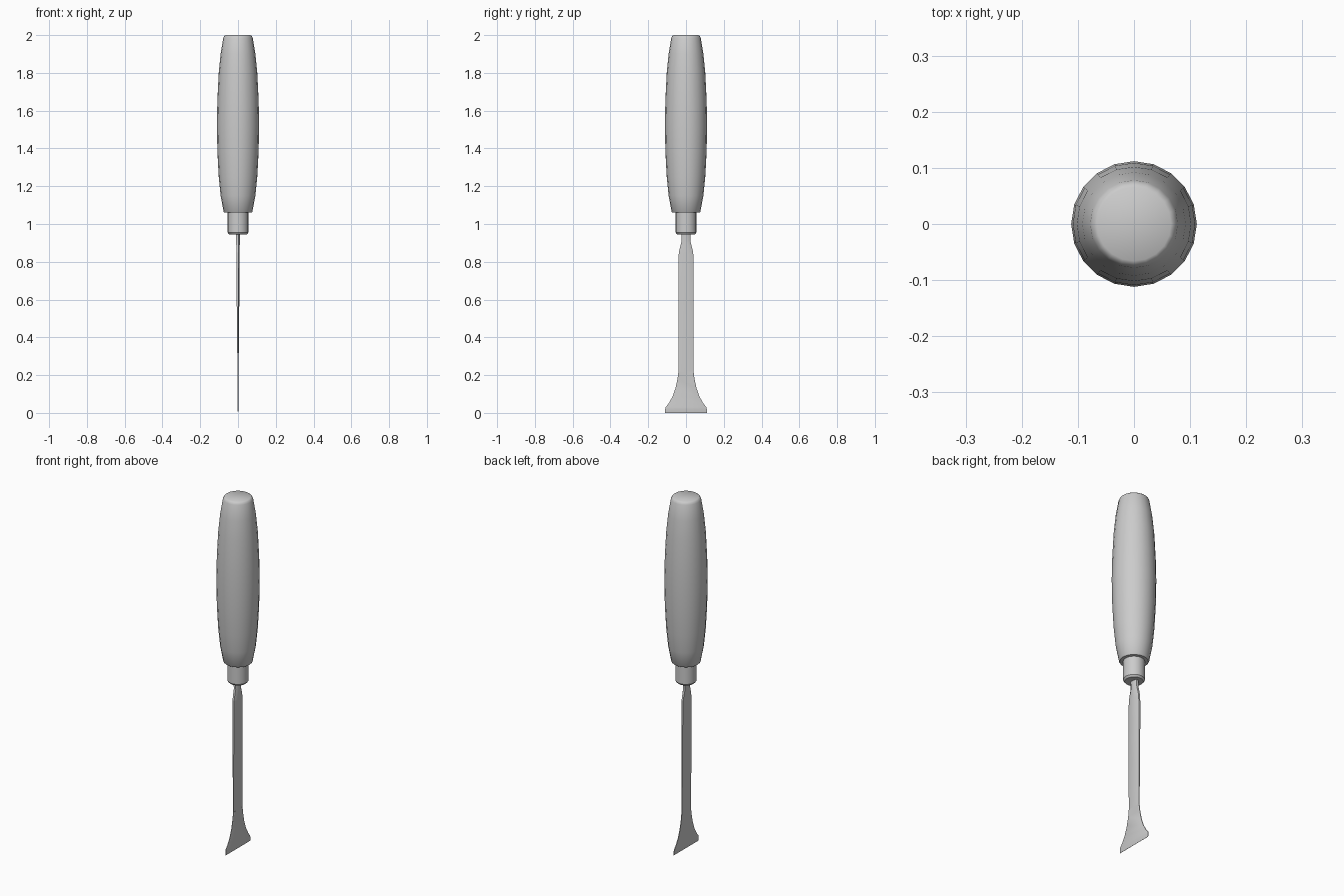
import bpy, bmesh, math

cube = bpy.data.objects.get("Cube")
if cube:
    bpy.data.objects.remove(cube, do_unlink=True)

grey = bpy.data.materials.new("plain grey")
grey.use_nodes = True
tone = (0.6, 0.6, 0.6, 1)
grey.diffuse_color = tone
grey.node_tree.nodes["Principled BSDF"].inputs["Base Color"].default_value = tone


def loft(name, rings, angle):
    """Skin a stack of equal-sized point rings and cap both ends."""
    bm = bmesh.new()
    loops = [[bm.verts.new(p) for p in ring] for ring in rings]
    n = len(loops[0])
    for a, b in zip(loops, loops[1:]):
        for i in range(n):
            j = (i + 1) % n
            bm.faces.new((a[i], a[j], b[j], b[i]))
    bm.faces.new(loops[0][::-1])
    bm.faces.new(loops[-1])
    bmesh.ops.recalc_face_normals(bm, faces=bm.faces)
    mesh = bpy.data.meshes.new(name)
    bm.to_mesh(mesh)
    bm.free()
    mesh.materials.append(grey)
    obj = bpy.data.objects.new(name, mesh)
    bpy.context.collection.objects.link(obj)
    bpy.ops.object.select_all(action="DESELECT")
    obj.select_set(True)
    bpy.context.view_layer.objects.active = obj
    bpy.ops.object.shade_smooth_by_angle(angle=math.radians(angle))
    return obj


def circle(r, z, n=20):
    return [(r * math.cos(math.tau * i / n), r * math.sin(math.tau * i / n), z)
            for i in range(n)]


def section(z, half_width, half_thick, edge):
    """Flat bar outline with both long edges ground off to the left side."""
    w, t = half_width, half_thick
    c = w * (1 - edge)
    return [(-t, -w, z), (t * 0.2, -w, z), (t, -c, z),
            (t, c, z), (t * 0.2, w, z), (-t, w, z)]


# Barrel-shaped grip
grip = [(1.06, .072), (1.065, .076), (1.15, .092), (1.25, .102), (1.38, .109),
        (1.53, .112), (1.66, .109), (1.8, .102), (1.9, .092), (1.985, .078),
        (1.995, .073), (2.0, .066)]
loft("handle_grip", [circle(r, z) for z, r in grip], 40)

# Metal collar
collar = [(.945, .047), (.955, .055), (1.07, .055)]
loft("ferrule", [circle(r, z) for z, r in collar], 30)

# Rounded neck blending into the blade
neck = [(.95, .024, .011), (.91, .023, .01), (.88, .031, .009), (.85, .038, .008)]
loft("blade_neck", [section(z, w, t, .5) for z, w, t in neck], 40)

# Tapering shank with ground edges
shank = [(.85, .038, .008), (.8, .04, .008), (.6, .04, .007),
         (.32, .04, .004), (.22, .04, .003)]
loft("blade_shank", [section(z, w, t, .5) for z, w, t in shank], 25)

# Flared cutting end with a sharpened lower edge
flare = [(.22, .04, .003), (.18, .045, .003), (.13, .056, .003), (.085, .072, .003),
         (.05, .092, .003), (.03, .108, .003), (.02, .11, .003), (0, .11, .0005)]
loft("cutting_end", [section(z, w, t, .1) for z, w, t in flare], 25)
